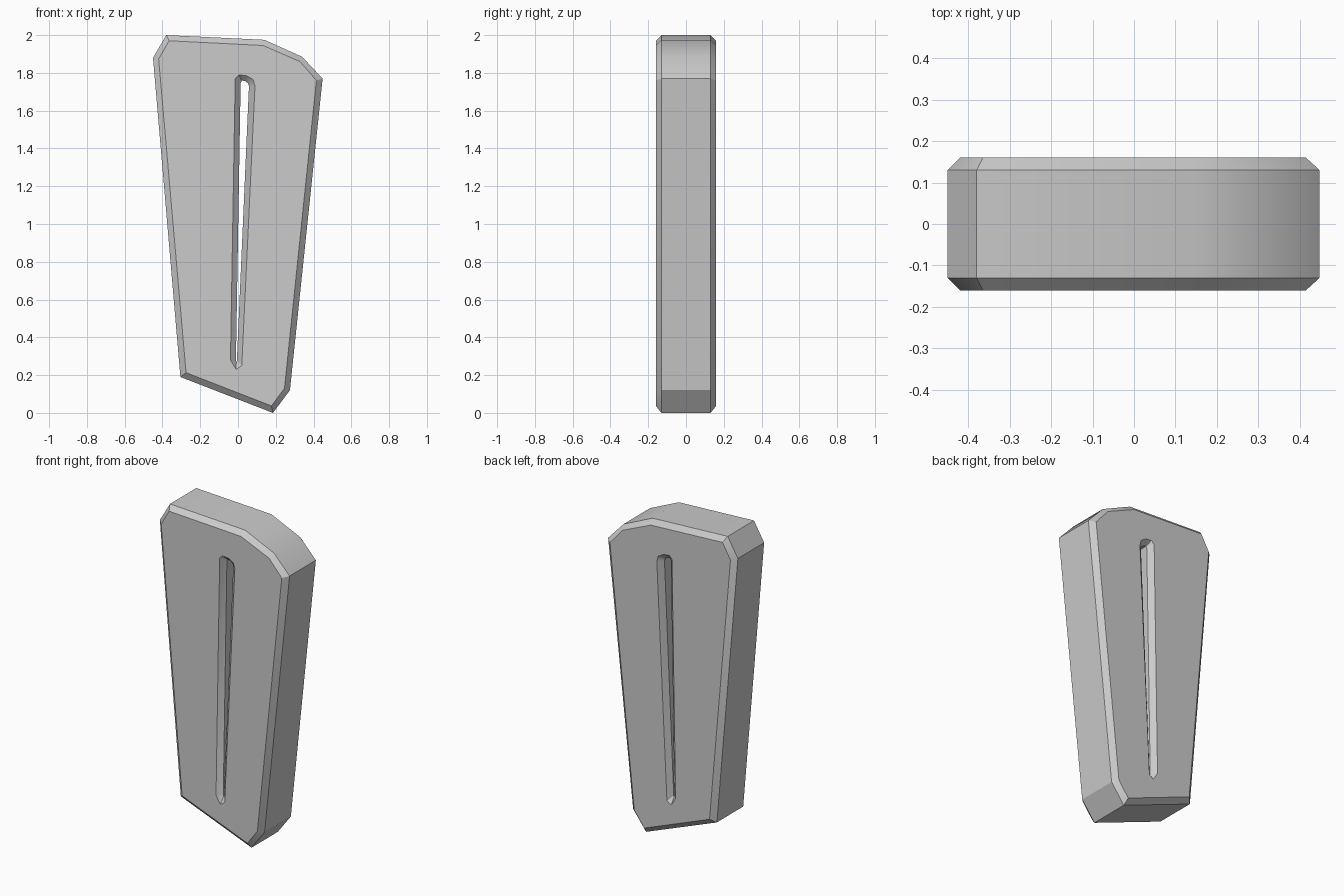
import bpy
import bmesh
import math

if "Cube" in bpy.data.objects:
    bpy.data.objects.remove(bpy.data.objects["Cube"])

# Matching 8-point (x, z) outlines, listed clockwise from the lower left
rim = [(-0.305, 0.19), (-0.45, 1.88), (-0.38, 2.0), (0.14, 1.975),
       (0.34, 1.885), (0.448, 1.77), (0.275, 0.12), (0.185, 0.0)]
face_edge = [(-0.275, 0.213), (-0.42, 1.873), (-0.365, 1.97), (0.133, 1.945),
             (0.328, 1.86), (0.415, 1.76), (0.246, 0.13), (0.177, 0.037)]
slot_edge = [(-0.04, 0.28), (-0.015, 1.77), (0.005, 1.79), (0.045, 1.785),
             (0.08, 1.765), (0.09, 1.73), (0.02, 0.25), (-0.01, 0.23)]
slot_core = [(-0.011, 0.28), (0.014, 1.745), (0.02, 1.76), (0.038, 1.757),
             (0.053, 1.745), (0.058, 1.73), (-0.006, 0.277), (-0.009, 0.27)]

FACE_Y, WALL_Y = 0.16, 0.13

# Closed sequence of loops: front face, rim, back face, through the slot
loops = [(face_edge, -FACE_Y), (rim, -WALL_Y), (rim, WALL_Y), (face_edge, FACE_Y),
         (slot_edge, FACE_Y), (slot_core, WALL_Y), (slot_core, -WALL_Y), (slot_edge, -FACE_Y)]


def bridge_loops(name, loops):
    bm = bmesh.new()
    rings = [[bm.verts.new((x, y, z)) for x, z in pts] for pts, y in loops]
    for k, a in enumerate(rings):
        b = rings[(k + 1) % len(rings)]
        for i in range(len(a)):
            j = (i + 1) % len(a)
            bm.faces.new((a[i], a[j], b[j], b[i]))
    bmesh.ops.recalc_face_normals(bm, faces=bm.faces)
    mesh = bpy.data.meshes.new(name)
    bm.to_mesh(mesh)
    bm.free()
    obj = bpy.data.objects.new(name, mesh)
    bpy.context.collection.objects.link(obj)
    return obj


# Tapered plate with chamfered edges and a chamfered through slot
plate = bridge_loops("slotted_plate", loops)
bpy.context.view_layer.objects.active = plate
plate.select_set(True)
bpy.ops.object.shade_smooth_by_angle(angle=math.radians(30))
